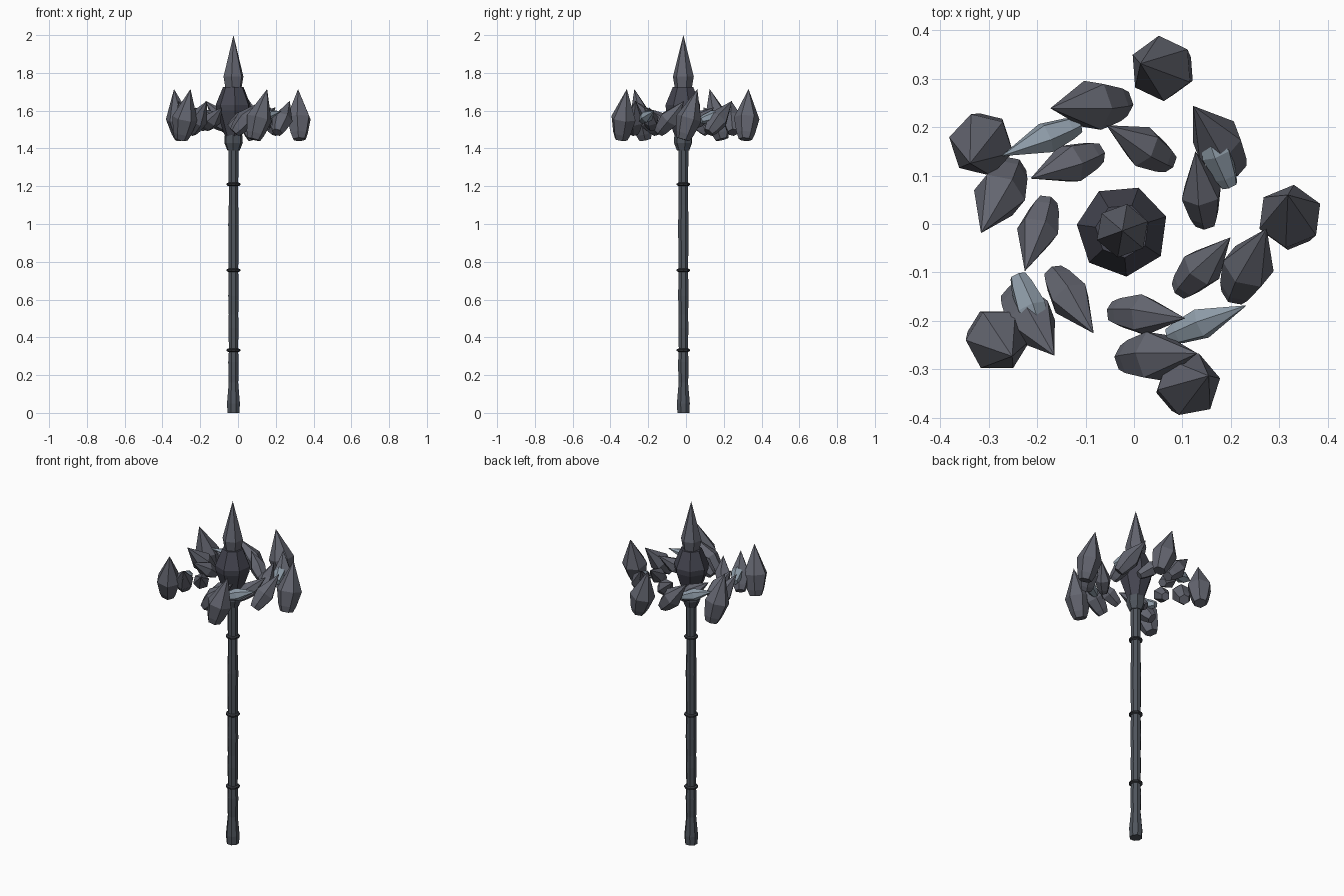
import bpy, bmesh
from math import sin, cos, pi, radians
from mathutils import Matrix, Vector

if "Cube" in bpy.data.objects:
    bpy.data.objects.remove(bpy.data.objects["Cube"])

CX, CY = -0.024, -0.014   # staff axis


def material(name, rgb):
    m = bpy.data.materials.new(name)
    m.diffuse_color = (*rgb, 1)
    m.use_nodes = True
    m.node_tree.nodes["Principled BSDF"].inputs["Base Color"].default_value = m.diffuse_color
    return m


STONE = material("slate_crystal", (.125, .13, .16))
PALE = material("pale_crystal", (.27, .33, .39))
DARK = material("dark_crystal", (.060, .061, .082))
METAL = material("dark_metal", (.078, .090, .108))
BAND = material("black_metal", (.035, .038, .045))


def lathe(name, profile, sides, mat, spin=0.0, matrix=None):
    """Faceted solid of revolution from (z, radius) pairs; radius 0 makes a tip."""
    bm = bmesh.new()
    rings = []
    for z, r in profile:
        if r == 0:
            rings.append([bm.verts.new((0, 0, z))])
        else:
            rings.append([bm.verts.new((r * cos(spin + 2 * pi * i / sides),
                                        r * sin(spin + 2 * pi * i / sides), z))
                          for i in range(sides)])
    for a, b in zip(rings, rings[1:]):
        for i in range(sides):
            j = (i + 1) % sides
            if len(b) == 1:
                bm.faces.new((a[i], a[j], b[0]))
            else:
                bm.faces.new((a[i], a[j], b[j], b[i]))
    bm.faces.new(rings[0][::-1])
    if len(rings[-1]) > 1:
        bm.faces.new(rings[-1])
    me = bpy.data.meshes.new(name)
    bm.to_mesh(me)
    bm.free()
    me.materials.append(mat)
    ob = bpy.data.objects.new(name, me)
    bpy.context.collection.objects.link(ob)
    ob.matrix_world = matrix or Matrix.Translation((CX, CY, 0))
    return ob


def crystal_ring(name, count, start, radius, z, length, width, tilt, outward, spin, mat):
    """Ring of shards around the axis, each leaning counter-clockwise."""
    profile = [(-0.42 * length, 0.52 * width), (-0.30 * length, 0.72 * width),
               (0.0, width), (0.58 * length, 0)]
    for k in range(count):
        a = radians(start) + 2 * pi * k / count
        lean = a + pi / 2 - radians(outward)
        axis = Vector((-sin(lean), cos(lean), 0))
        m = (Matrix.Translation((CX + .003 + radius * cos(a), CY + radius * sin(a), z))
             @ Matrix.Rotation(radians(tilt), 4, axis)
             @ Matrix.Rotation(a + radians(spin), 4, 'Z'))
        lathe(f"{name}_{k + 1}", profile, 6, mat, 0, m)


# Handle: butt, gently bulging shaft
lathe("handle", [(0, .034), (.05, .037), (.16, .027), (.2, .029), (.27, .030), (.335, .026),
                 (.45, .029), (.52, .027), (.62, .030), (.755, .027), (.9, .029), (1.0, .030),
                 (1.1, .027), (1.21, .027), (1.3, .028), (1.42, .029)], 8, METAL, pi / 8)

# Raised bands on the handle
for i, zc in enumerate((.332, .755, 1.21)):
    lathe(f"band_{i + 1}", [(zc - .009, .028), (zc - .004, .037), (zc + .004, .037),
                            (zc + .009, .028)], 10, BAND)

# Collar and central core
lathe("collar", [(1.39, .034), (1.43, .050), (1.465, .048), (1.49, .040)], 7, METAL, radians(10))
lathe("core", [(1.46, .044), (1.60, .092), (1.63, .095), (1.725, .056)], 7, DARK, radians(18))

# Top spike
lathe("top_spike", [(1.70, .042), (1.78, .056), (2.0, 0)], 6, STONE, radians(20))

# Floating shards, in four rings
crystal_ring("outer_shard", 5, 5, .344, 1.56, .277, .068, 16, 0, 18, STONE)
crystal_ring("middle_shard", 6, -16, .267, 1.555, .225, .055, 42, 10, 10, STONE)
crystal_ring("inner_shard", 7, 26, .178, 1.555, .185, .044, 54, 18, 0, STONE)
crystal_ring("small_shard", 4, 40, .25, 1.57, .18, .034, 74, 18, 0, PALE)
